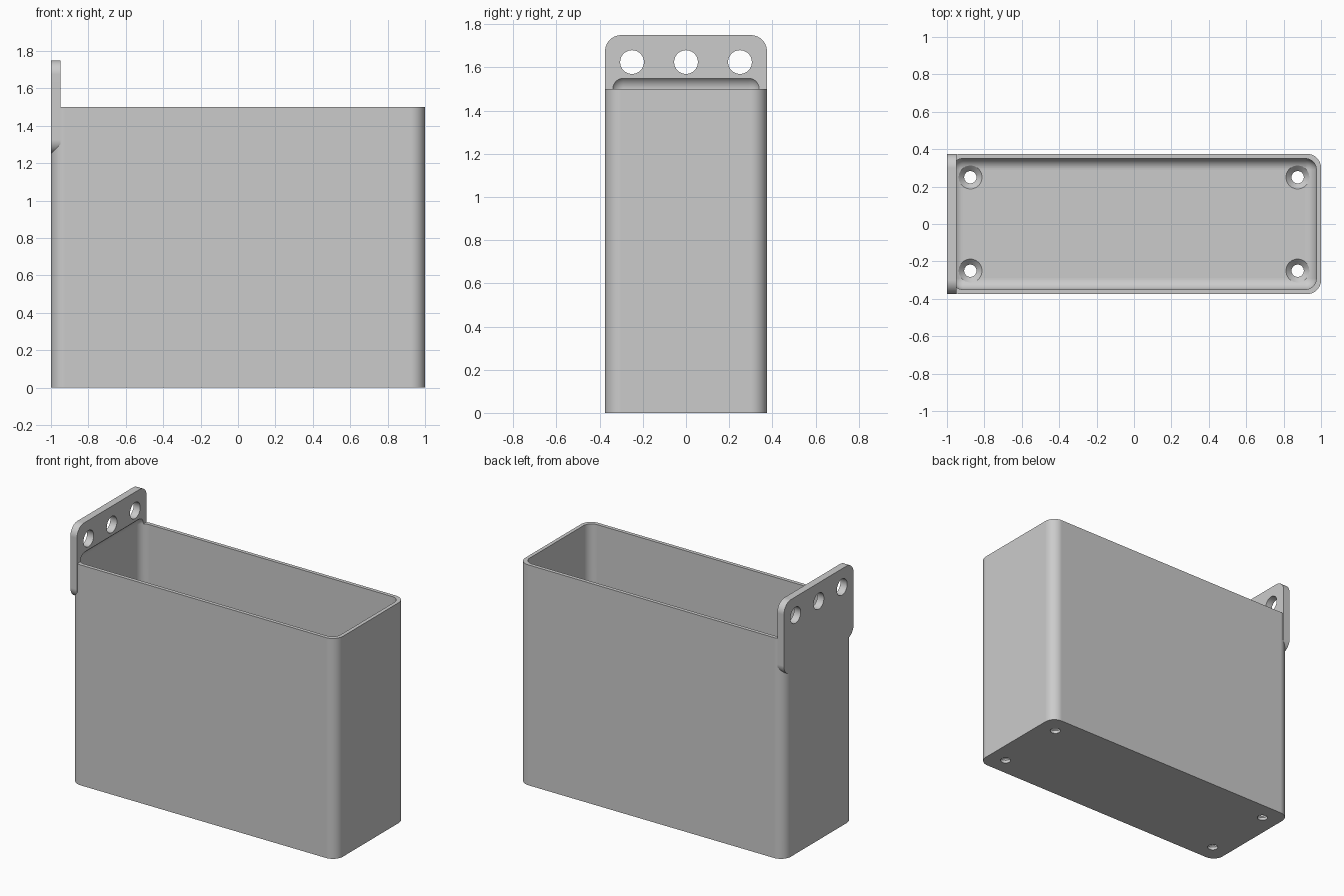
import bpy, bmesh
from math import radians, cos, sin, tau
from mathutils import Matrix, Vector

default = bpy.data.objects.get("Cube")
if default:
    bpy.data.objects.remove(default, do_unlink=True)

grey = bpy.data.materials.new("light grey")
grey.use_nodes = True
colour = (0.6, 0.6, 0.6, 1)
grey.diffuse_color = colour
grey.node_tree.nodes["Principled BSDF"].inputs["Base Color"].default_value = colour


def add_object(name, bm):
    bmesh.ops.recalc_face_normals(bm, faces=bm.faces)
    mesh = bpy.data.meshes.new(name)
    bm.to_mesh(mesh)
    bm.free()
    mesh.materials.append(grey)
    obj = bpy.data.objects.new(name, mesh)
    bpy.context.collection.objects.link(obj)
    return obj


def rounded_block(name, low, high, radius, axis=None):
    """Block with the edges along one axis rounded, or all edges if none is given."""
    low, high = Vector(low), Vector(high)
    bm = bmesh.new()
    bmesh.ops.create_cube(bm, size=1)
    for v in bm.verts:
        v.co = (low + high) / 2 + v.co * (high - low)
    edges = [e for e in bm.edges if axis is None
             or abs((e.verts[0].co - e.verts[1].co)[axis]) > 1e-4]
    bmesh.ops.bevel(bm, geom=edges, offset=radius, segments=10, profile=0.5,
                    affect='EDGES', clamp_overlap=False)
    return add_object(name, bm)


def lathe(bm, profile, matrix, sides=40):
    """Closed turned solid from (radius, height) pairs."""
    rings = [[bm.verts.new(matrix @ Vector((r * cos(tau * i / sides),
                                            r * sin(tau * i / sides), h)))
              for i in range(sides)] for r, h in profile]
    for a, b in zip(rings, rings[1:]):
        for i in range(sides):
            j = (i + 1) % sides
            bm.faces.new((a[i], a[j], b[j], b[i]))
    bm.faces.new(rings[0][::-1])
    bm.faces.new(rings[-1])


def combine(target, other, operation):
    mod = target.modifiers.new(operation.lower(), 'BOOLEAN')
    mod.object = other
    mod.operation = operation
    mod.solver = 'EXACT'
    bpy.context.view_layer.objects.active = target
    bpy.ops.object.modifier_apply(modifier=mod.name)
    bpy.data.objects.remove(other, do_unlink=True)


# Outer shell of the bin, with rounded upright corners
bin_body = rounded_block("wall_bin", (-1, -0.375, 0), (1, 0.375, 1.5), 0.075, axis=2)

# Mounting plate on the right end
plate = rounded_block("mounting_plate", (-1, -0.375, 1.25), (-0.95, 0.375, 1.75),
                      0.075, axis=0)
combine(bin_body, plate, 'UNION')

# Hollow, filleted all round; its top also scoops into the plate
hollow = rounded_block("hollow_cutter", (-0.975, -0.35, 0.05), (0.975, 0.35, 1.561), 0.06)
combine(bin_body, hollow, 'DIFFERENCE')

# Countersunk floor holes and plain plate holes
bm = bmesh.new()
countersink = [(0.033, -0.1), (0.033, 0.02), (0.0625, 0.05), (0.0625, 0.15)]
for x in (-0.875, 0.875):
    for y in (-0.25, 0.25):
        lathe(bm, countersink, Matrix.Translation((x, y, 0)))
for y in (-0.25, 0, 0.25):
    lathe(bm, [(0.055, -0.1), (0.055, 0.1)],
          Matrix.Translation((-0.975, y, 1.625)) @ Matrix.Rotation(radians(90), 4, 'Y'))
combine(bin_body, add_object("hole_cutters", bm), 'DIFFERENCE')

# Smooth rounded areas, crisp edges
bpy.ops.object.select_all(action='DESELECT')
bin_body.select_set(True)
bpy.context.view_layer.objects.active = bin_body
bpy.ops.object.shade_smooth_by_angle(angle=radians(30))
weighted = bin_body.modifiers.new("weighted normals", 'WEIGHTED_NORMAL')
weighted.keep_sharp = True
